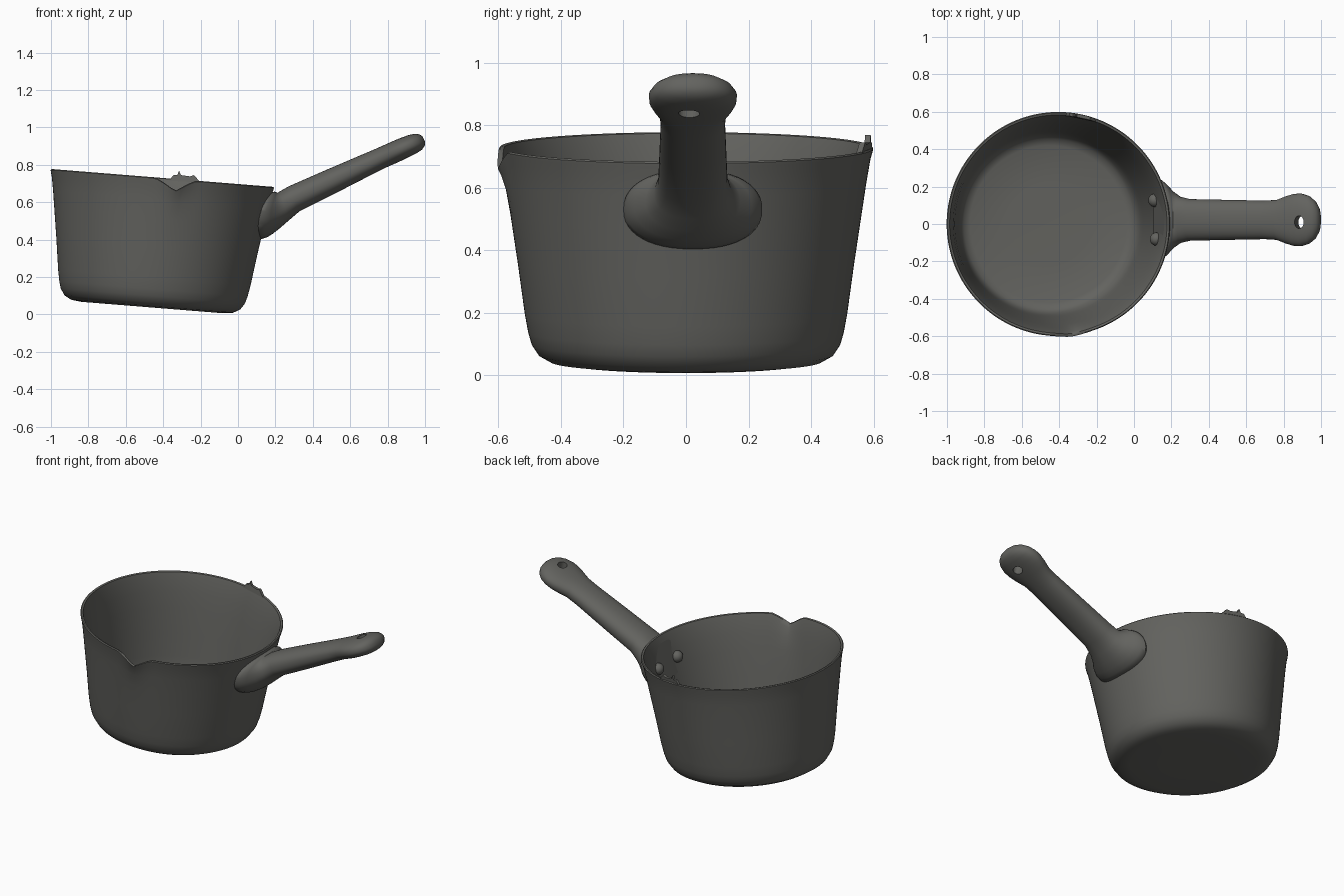
import bpy, bmesh, math
from mathutils import Vector, Matrix

if "Cube" in bpy.data.objects:
    bpy.data.objects.remove(bpy.data.objects["Cube"])

metal = bpy.data.materials.new("dark grey metal")
metal.diffuse_color = (0.125, 0.125, 0.115, 1)
metal.use_nodes = True
metal.node_tree.nodes["Principled BSDF"].inputs["Base Color"].default_value = metal.diffuse_color

# The pan leans slightly towards its handle
PAN = Matrix.Translation((-0.46, 0, 0.037)) @ Matrix.Rotation(math.radians(4.6), 4, 'Y')


def make_object(name, bm):
    bmesh.ops.recalc_face_normals(bm, faces=bm.faces)
    mesh = bpy.data.meshes.new(name)
    bm.to_mesh(mesh)
    bm.free()
    mesh.materials.append(metal)
    ob = bpy.data.objects.new(name, mesh)
    bpy.context.collection.objects.link(ob)
    return ob


def smooth(ob, angle=40):
    bpy.ops.object.select_all(action='DESELECT')
    ob.select_set(True)
    bpy.context.view_layer.objects.active = ob
    bpy.ops.object.shade_smooth_by_angle(angle=math.radians(angle))


def bridge(bm, rings):
    n = len(rings[0])
    for a, b in zip(rings, rings[1:]):
        for i in range(n):
            j = (i + 1) % n
            bm.faces.new((a[i], a[j], b[j], b[i]))


# Pan body: turned profile, with a V-shaped pouring lip in the front rim
profile = [(0.20, 0), (0.38, 0), (0.435, 0.007), (0.472, 0.028), (0.494, 0.062),
           (0.505, 0.10), (0.516, 0.16), (0.538, 0.32), (0.562, 0.48), (0.577, 0.58),
           (0.590, 0.655), (0.597, 0.680), (0.599, 0.690), (0.594, 0.695), (0.583, 0.692),
           (0.573, 0.66), (0.555, 0.58), (0.538, 0.48), (0.515, 0.32), (0.496, 0.18),
           (0.487, 0.12), (0.475, 0.075), (0.455, 0.045), (0.42, 0.032), (0.20, 0.03)]
SEG = 144
LIP = math.radians(-83)
bm = bmesh.new()
rings = []
for r, h in profile:
    ring = []
    for i in range(SEG):
        a = 2 * math.pi * i / SEG
        off = math.atan2(math.sin(a - LIP), math.cos(a - LIP))
        notch = max(0, 1 - abs(off) / 0.19) ** 1.2
        k = max(0, (h - 0.53) / 0.16)
        rr = r + 0.008 * notch * k
        ring.append(bm.verts.new(PAN @ Vector((rr * math.cos(a), rr * math.sin(a),
                                               h - 0.062 * notch * k))))
    rings.append(ring)
bridge(bm, rings)
bm.faces.new(rings[0])
bm.faces.new(rings[-1])
smooth(make_object("pan_body", bm), 50)

# Handle: oval sections from the flared mount to the rounded end
# (centre x, centre z, tilt in degrees, half width, half thickness, wall wrap)
sections = [(0.142, 0.530, -15, 0.212, 0.126, 1), (0.160, 0.530, -15, 0.222, 0.131, 1),
            (0.180, 0.533, -12, 0.214, 0.124, 0.9), (0.198, 0.541, -6, 0.188, 0.110, 0.7),
            (0.218, 0.556, 3, 0.152, 0.096, 0.4), (0.248, 0.580, 14, 0.124, 0.083, 0.1),
            (0.30, 0.618, 22, 0.111, 0.073, 0), (0.50, 0.712, 24, 0.107, 0.067, 0),
            (0.70, 0.806, 24, 0.103, 0.059, 0), (0.765, 0.836, 24, 0.107, 0.057, 0),
            (0.815, 0.858, 24, 0.127, 0.057, 0), (0.855, 0.876, 24, 0.139, 0.057, 0),
            (0.895, 0.894, 24, 0.141, 0.056, 0), (0.935, 0.911, 24, 0.128, 0.053, 0),
            (0.966, 0.924, 24, 0.102, 0.046, 0), (0.985, 0.932, 24, 0.068, 0.033, 0),
            (0.994, 0.936, 24, 0.030, 0.016, 0)]
bm = bmesh.new()
rings = []
for x, z, tilt, hw, hh, wrap in sections:
    t = math.radians(tilt)
    ring = []
    for i in range(48):
        a = 2 * math.pi * i / 48
        c, s = math.cos(a), math.sin(a)
        u = hw * math.copysign(abs(c) ** 0.88, c)
        v = hh * math.copysign(abs(s) ** 0.88, s)
        ring.append(bm.verts.new((x - math.sin(t) * v - wrap * u * u / 1.15,
                                  0.022 + u, z + math.cos(t) * v)))
    rings.append(ring)
bridge(bm, rings)
bm.faces.new(rings[0])
bm.faces.new(rings[-1])
handle = make_object("handle", bm)

# Hanging hole cutter
bm = bmesh.new()
bmesh.ops.create_cone(bm, cap_ends=True, segments=32, radius1=0.034, radius2=0.034, depth=0.4,
                      matrix=Matrix.Translation((0.893, 0.01, 0.89))
                      @ Matrix.Rotation(math.radians(-10), 4, 'Y')
                      @ Matrix.Diagonal((0.75, 1, 1, 1)))
cutter = make_object("hole_cutter", bm)
cutter.hide_render = True
cutter.hide_viewport = True
cut = handle.modifiers.new("hanging_hole", 'BOOLEAN')
cut.operation = 'DIFFERENCE'
cut.object = cutter
cut.solver = 'EXACT'
smooth(handle, 50)

# Rivet heads inside the wall, under the handle
for n, y in enumerate((0.125, -0.08)):
    bm = bmesh.new()
    a = math.asin(y / 0.54)
    place = PAN @ Matrix.Rotation(a, 4, 'Z') @ Matrix.Translation((0.545, 0, 0.53))
    bmesh.ops.create_uvsphere(bm, u_segments=20, v_segments=12, radius=1,
                              matrix=place @ Matrix.Diagonal((0.035, 0.036, 0.036, 1)))
    smooth(make_object(f"rivet_{n + 1}", bm), 60)

# Small ragged crest on the back rim
bm = bmesh.new()
crest = [(-0.37, 0.715), (-0.345, 0.745), (-0.325, 0.745), (-0.315, 0.768), (-0.305, 0.745),
         (-0.255, 0.738), (-0.235, 0.745), (-0.20, 0.705)]
back = []
for y in (0.004, -0.014):
    back.append([bm.verts.new((x, math.sqrt(0.594 ** 2 - (x + 0.405) ** 2) + y, z))
                 for x, z in crest])
bridge(bm, back)
for side in back:
    bm.faces.new(side)
smooth(make_object("rim_crest", bm), 30)
